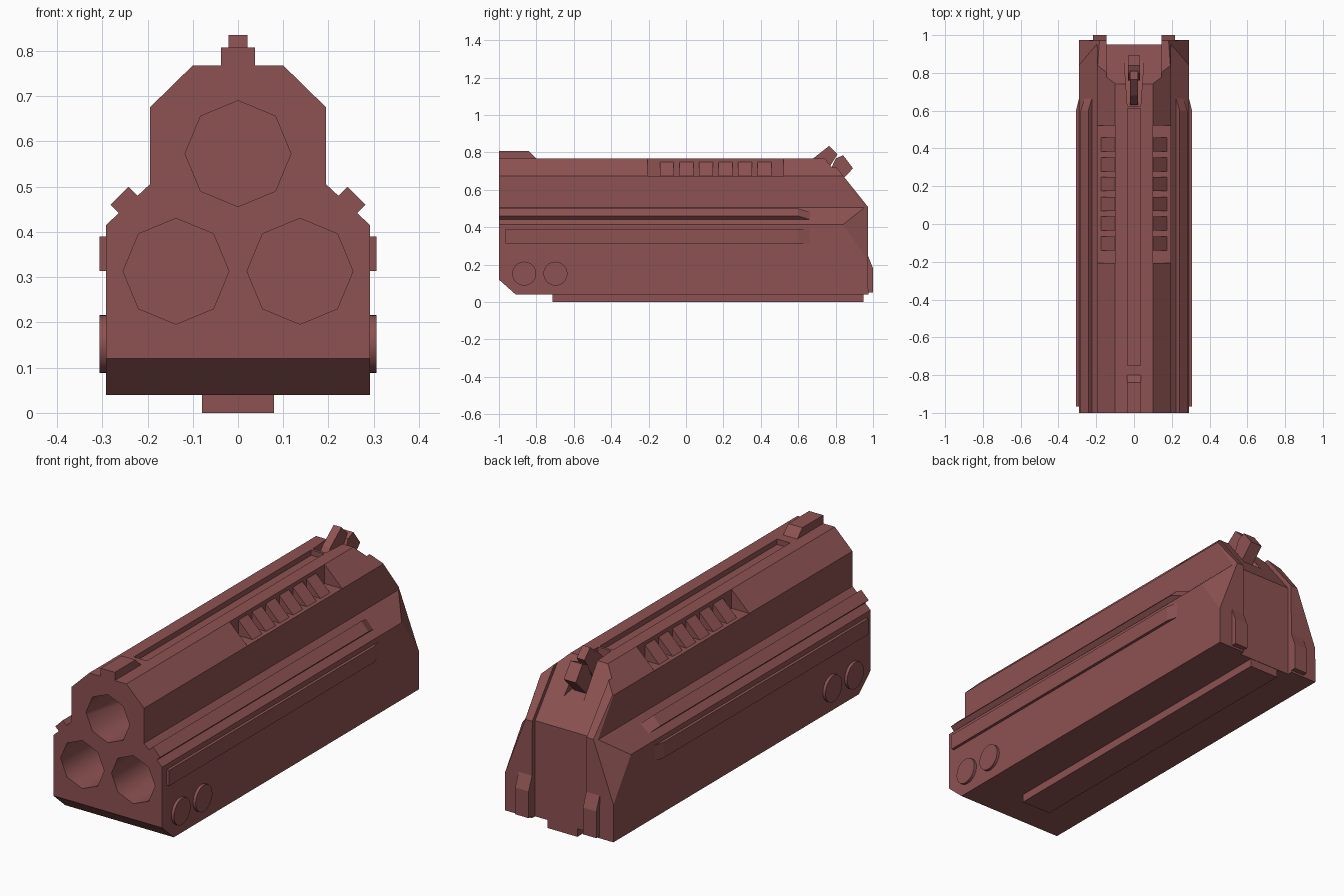
import bpy, bmesh, math
from mathutils import Vector

if "Cube" in bpy.data.objects:
    bpy.data.objects.remove(bpy.data.objects["Cube"])

mat = bpy.data.materials.new("red_brown")
mat.diffuse_color = (0.27, 0.085, 0.085, 1)
mat.use_nodes = True
mat.node_tree.nodes["Principled BSDF"].inputs["Base Color"].default_value = mat.diffuse_color


def make(name, bm):
    bmesh.ops.recalc_face_normals(bm, faces=bm.faces)
    me = bpy.data.meshes.new(name)
    bm.to_mesh(me)
    bm.free()
    me.materials.append(mat)
    ob = bpy.data.objects.new(name, me)
    bpy.context.collection.objects.link(ob)
    return ob


def loft(name, a, b):
    """Solid between two matching rings of 3D points."""
    bm = bmesh.new()
    va, vb = [bm.verts.new(p) for p in a], [bm.verts.new(p) for p in b]
    bm.faces.new(va)
    bm.faces.new(vb[::-1])
    n = len(va)
    for i in range(n):
        bm.faces.new((va[i], vb[i], vb[(i + 1) % n], va[(i + 1) % n]))
    return make(name, bm)


def prism_y(name, xz, y0, y1):
    return loft(name, [(x, y0, z) for x, z in xz], [(x, y1, z) for x, z in xz])


def prism_x(name, yz, x0, x1):
    return loft(name, [(x0, y, z) for y, z in yz], [(x1, y, z) for y, z in yz])


def box(name, x0, x1, y0, y1, z0, z1):
    return prism_x(name, [(y0, z0), (y1, z0), (y1, z1), (y0, z1)], x0, x1)


def boolean(ob, cutter, op='DIFFERENCE'):
    m = ob.modifiers.new("cut", 'BOOLEAN')
    m.object, m.operation, m.solver = cutter, op, 'EXACT'
    bpy.context.view_layer.objects.active = ob
    bpy.ops.object.modifier_apply(modifier=m.name)
    bpy.data.objects.remove(cutter)


# Main body: front outline trimmed by side outline
half = [(0.292, 0.04), (0.292, 0.415), (0.195, 0.505), (0.195, 0.675), (0.10, 0.768)]
body = prism_y("body", half + [(-x, z) for x, z in half[::-1]], -1, 1)
side = [(-1.09, 0.2), (-0.82, -0.04), (0.975, -0.04), (0.972, 0.51), (0.741, 0.8), (-1.09, 0.8)]
boolean(body, prism_x("side_trim", side, -0.5, 0.5), 'INTERSECT')

# Sunken rear panel following the rear outline
panel = [(0.95, -0.1), (1.1, -0.1), (1.1, 0.9), (0.638, 0.9), (0.95, 0.505)]
boolean(body, prism_x("rear_panel_cut", panel, -0.146, 0.146))

# Top groove and hammer slot
boolean(body, box("groove_cut", -0.035, 0.035, -0.75, 0.612, 0.742, 0.9))
boolean(body, loft("hammer_slot_cut",
                   [(-0.035, 0.625, 0.69), (0.035, 0.625, 0.69), (0.055, 0.91, 0.60), (-0.055, 0.91, 0.60)],
                   [(-0.035, 0.625, 0.9), (0.035, 0.625, 0.9), (0.055, 0.91, 0.9), (-0.055, 0.91, 0.9)]))

for s in (-1, 1):
    # Rear corner facets
    p1, p2, p3 = Vector((s * 0.292, 0.84, 0.415)), Vector((s * 0.195, 0.95, 0.51)), Vector((s * 0.292, 0.975, 0.22))
    n = (p2 - p1).cross(p3 - p1).normalized()
    if n.x * s < 0:
        n = -n
    u = (p3 - p1).normalized()
    v = n.cross(u)
    quad = [p1 + u * a * 0.6 + v * b * 0.6 for a, b in ((-1, -1), (1, -1), (1, 1), (-1, 1))]
    boolean(body, loft("corner_cut", quad, [q + n * 0.5 for q in quad]))
    # Vent pockets in the upper chamfers
    notch = [(0.10, 0.675), (0.3, 0.675), (0.3, 0.9), (0.10, 0.9)]
    boolean(body, prism_y("vent_cut", [(s * x, z) for x, z in notch], -0.207, 0.522))

# Three eight-sided bores
R = 0.117
bores = [(0, 0.573), (-0.137, 0.313), (0.137, 0.313)]
for cx, cz in bores:
    ring = [(cx + R * math.cos(i * math.pi / 4), cz + R * math.sin(i * math.pi / 4)) for i in range(8)]
    boolean(body, prism_y("bore_cut", ring, -1.1, -0.45))
for p in body.data.polygons:
    c = p.center
    if abs(p.normal.y) < 0.1 and c.y < -0.5:
        p.use_smooth = any(math.hypot(c.x - x, c.z - z) < R for x, z in bores)

# Underside rail
box("underside_rail", -0.08, 0.08, -0.715, 0.948, 0, 0.06)

# Front sight
prism_x("front_sight", [(-1, 0.75), (-1, 0.808), (-0.84, 0.808), (-0.80, 0.768), (-0.80, 0.75)], -0.038, 0.038)

# Hammer with spur
spur = [(0.63, 0.70), (0.68, 0.768), (0.765, 0.835), (0.81, 0.79), (0.74, 0.68)]
prism_x("hammer_spur", spur, -0.021, 0.021)
tail = [(0.76, 0.68), (0.80, 0.768), (0.84, 0.785), (0.893, 0.715), (0.85, 0.67), (0.80, 0.62)]
prism_x("hammer_tail", tail, -0.032, 0.032)

for s, tag in ((-1, "left"), (1, "right")):
    # Vent ribs
    for i in range(6):
        y = 0.42 - i * 0.1045
        prism_y(f"{tag}_vent_rib_{i + 1}", [(s * 0.095, 0.67), (s * 0.18, 0.67), (s * 0.095, 0.755)],
                y - 0.037, y + 0.037)

    # Shoulder rail with tapered rear tip
    rail = [(0.197, 0.455), (0.242, 0.50), (0.282, 0.46), (0.237, 0.415)]
    tip = [(0.197, 0.455), (0.218, 0.476), (0.258, 0.436), (0.237, 0.415)]
    prism_y(f"{tag}_shoulder_rail", [(s * x, z) for x, z in rail], -1, 0.6)
    loft(f"{tag}_shoulder_rail_tip", [(s * x, 0.6, z) for x, z in rail], [(s * x, 0.68, z) for x, z in tip])

    # Side strip with ramped rear end
    plan = [(0.28, -0.965), (0.306, -0.965), (0.306, 0.605), (0.292, 0.66), (0.28, 0.66)]
    loft(f"{tag}_side_strip", [(s * x, y, 0.314) for x, y in plan], [(s * x, y, 0.39) for x, y in plan])

    # Round pins
    for k, y in enumerate((-0.865, -0.698)):
        ring = [(y + 0.064 * math.cos(a), 0.152 + 0.064 * math.sin(a))
                for a in (i * math.pi / 16 for i in range(32))]
        pin = prism_x(f"{tag}_pin_{k + 1}", ring, s * 0.28, s * 0.306)
        for p in pin.data.polygons:
            p.use_smooth = len(p.vertices) == 4

    # Rear lugs
    lug = [(0.93, 0.05), (1.0, 0.05), (1.0, 0.18), (0.972, 0.25), (0.93, 0.25)]
    prism_x(f"{tag}_rear_lug", lug, s * 0.146, s * 0.218)
